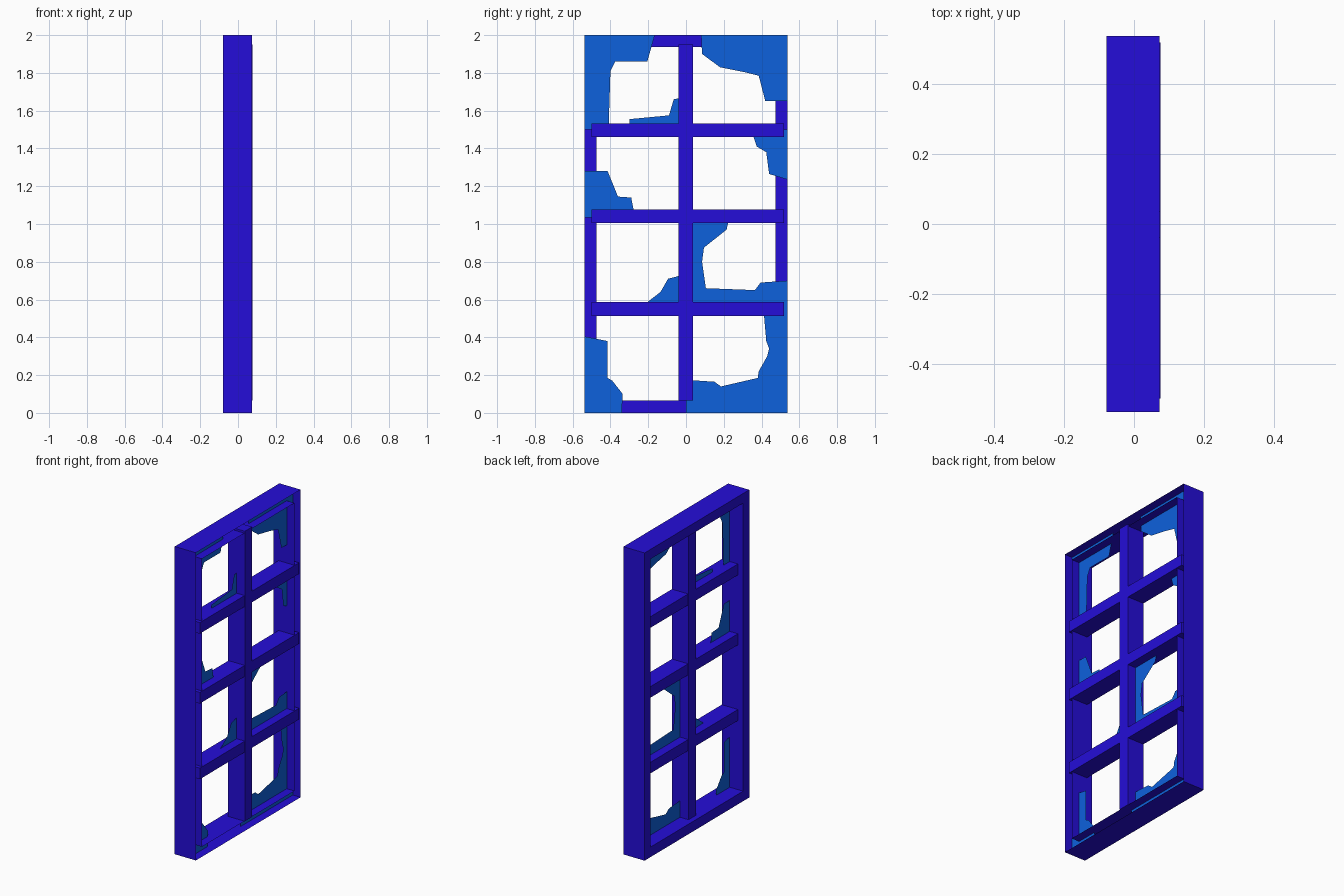
import bpy, bmesh

if "Cube" in bpy.data.objects:
    bpy.data.objects.remove(bpy.data.objects["Cube"])

BACK, FRONT = -0.0785, 0.0735      # frame depth along x
GLASS_X = 0.018


def material(name, color):
    m = bpy.data.materials.new(name)
    m.diffuse_color = (*color, 1)
    m.use_nodes = True
    m.node_tree.nodes["Principled BSDF"].inputs["Base Color"].default_value = m.diffuse_color
    return m


PAINT = material("violet_paint", (0.018, 0.004, 0.69))
GLASS = material("blue_glass", (0.004, 0.12, 0.72))


def finish(name, bm, mat, fix_normals=True):
    if fix_normals:
        bmesh.ops.recalc_face_normals(bm, faces=bm.faces)
    mesh = bpy.data.meshes.new(name)
    bm.to_mesh(mesh)
    bm.free()
    mesh.materials.append(mat)
    obj = bpy.data.objects.new(name, mesh)
    bpy.context.collection.objects.link(obj)
    return obj


def bar(name, x, y, z):
    bm = bmesh.new()
    bmesh.ops.create_cube(bm, size=1)
    for v in bm.verts:
        v.co = [r[0] + (c + 0.5) * (r[1] - r[0]) for c, r in zip(v.co, (x, y, z))]
    return finish(name, bm, PAINT)


def shard(name, *points):
    bm = bmesh.new()
    face = bm.faces.new([bm.verts.new((GLASS_X, y, z)) for y, z in points])
    face.normal_update()
    if face.normal.x < 0:
        face.normal_flip()
    return finish(name, bm, GLASS, False)


# Outer frame: a channel, open on the right-hand face, holding the glass
bm = bmesh.new()
rings = []
for x, y, z0, z1 in ((FRONT, 0.5375, 0, 2), (BACK, 0.5375, 0, 2),
                     (BACK, 0.475, 0.065, 1.937), (FRONT, 0.475, 0.065, 1.937)):
    rings.append([bm.verts.new((x, *p)) for p in ((-y, z0), (y, z0), (y, z1), (-y, z1))])
for a, b in zip(rings, rings[1:]):
    for i in range(4):
        j = (i + 1) % 4
        bm.faces.new((a[i], a[j], b[j], b[i]))
# outward winding: the back band must face -x
bm.normal_update()
for f in bm.faces:
    c = f.calc_center_median()
    if abs(f.normal.x) > 0.5:
        wrong = f.normal.x > 0
    else:
        outside = abs(c.y) > 0.5 or c.z < 0.03 or c.z > 1.97
        away = f.normal.y * c.y + f.normal.z * (c.z - 1) > 0
        wrong = away != outside
    if wrong:
        f.normal_flip()
finish("window_frame", bm, PAINT, False)

# Glazing bars
bar("vertical_bar", (-0.043, 0.0765), (-0.039, 0.036), (0.065, 1.95))
for i, z in enumerate((0.55, 1.042, 1.496)):
    bar(f"cross_bar_{i + 1}", (-0.041, 0.0755), (-0.5, 0.52), (z - 0.036, z + 0.036))

# Broken glass left in the panes, outlines as (y, z)
shard("glass_top_left", (-.5375, 2), (-.165, 2), (-.205, 1.86), (-.375, 1.86),
      (-.4, 1.81), (-.41, 1.5), (-.5375, 1.5))
shard("glass_top_left_corner", (-.3, 1.5), (-.3, 1.555), (-.09, 1.575),
      (-.065, 1.66), (0, 1.675), (0, 1.5))
shard("glass_top_right", (.08, 2), (.085, 1.9), (.18, 1.83), (.305, 1.805),
      (.385, 1.785), (.42, 1.65), (.5375, 1.65), (.5375, 2))
shard("glass_upper_right", (.345, 1.5), (.375, 1.41), (.425, 1.38), (.44, 1.265),
      (.5375, 1.235), (.5375, 1.5))
shard("glass_upper_left", (-.5375, 1.28), (-.415, 1.28), (-.36, 1.145),
      (-.29, 1.14), (-.27, 1.035), (-.5375, 1.035))
shard("glass_lower_left", (-.245, .55), (-.2, .59), (-.135, .64), (-.095, .71),
      (0, .735), (0, .55))
shard("glass_lower_right", (0, 1.04), (.23, 1.04), (.215, .97), (.095, .875),
      (.085, .8), (.105, .66), (.365, .65), (.395, .69), (.5375, .7),
      (.5375, .55), (0, .55))
shard("glass_bottom_left", (-.5375, .405), (-.415, .38), (-.415, .185),
      (-.39, .17), (-.335, .1), (-.34, 0), (-.5375, 0))
shard("glass_bottom_right", (0, 0), (0, .175), (.15, .165), (.185, .14),
      (.38, .185), (.385, .22), (.43, .3), (.44, .34), (.425, .38),
      (.41, .55), (.5375, .55), (.5375, 0))
